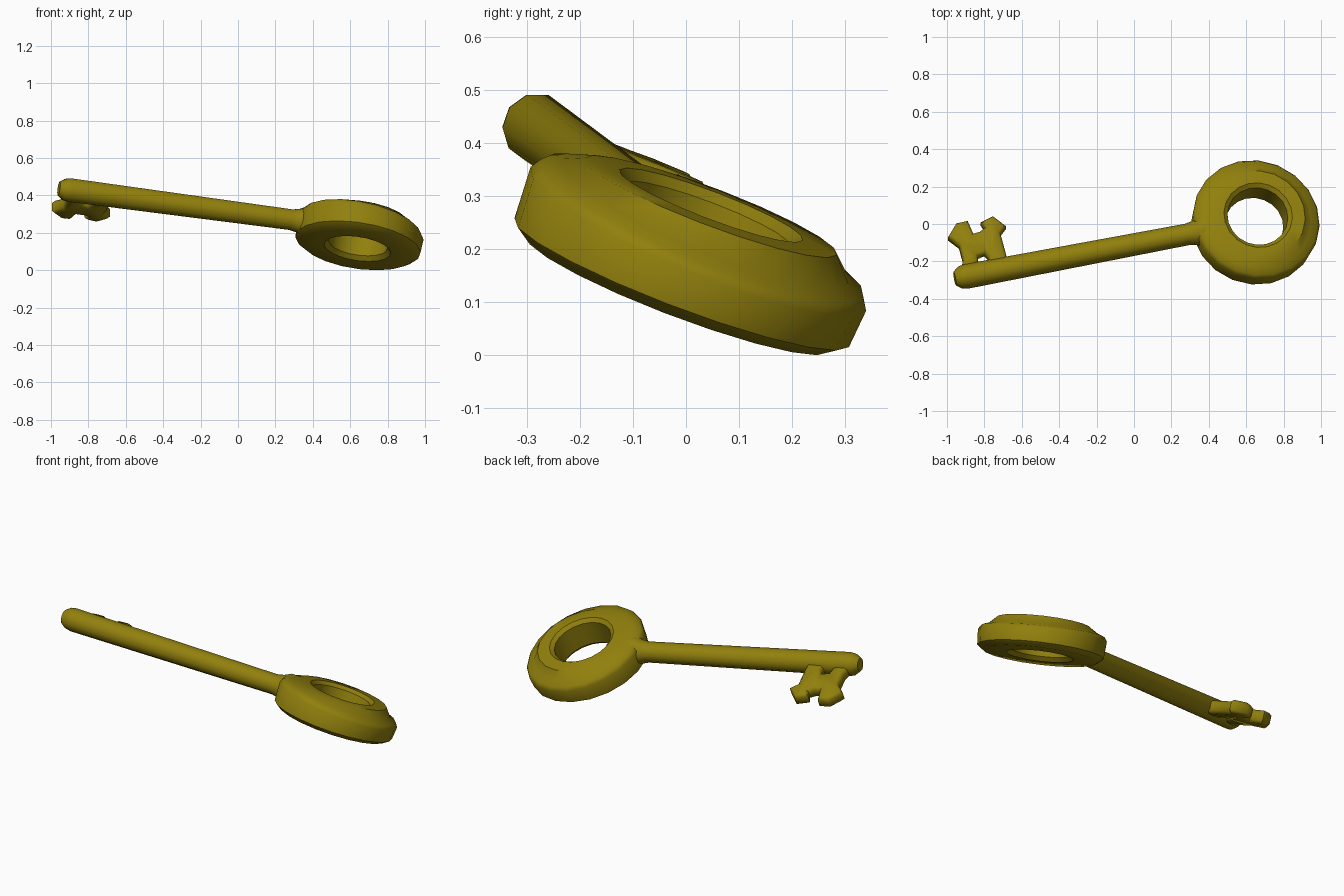
import bpy, bmesh, math
from mathutils import Vector, Matrix

if "Cube" in bpy.data.objects:
    bpy.data.objects.remove(bpy.data.objects["Cube"])

gold = bpy.data.materials.new("olive gold")
gold.diffuse_color = (0.285, 0.215, 0.004, 1)
gold.use_nodes = True
gold.node_tree.nodes["Principled BSDF"].inputs["Base Color"].default_value = gold.diffuse_color


def finish(bm, name, angle=40):
    bmesh.ops.recalc_face_normals(bm, faces=bm.faces)
    me = bpy.data.meshes.new(name)
    bm.to_mesh(me)
    bm.free()
    ob = bpy.data.objects.new(name, me)
    bpy.context.collection.objects.link(ob)
    me.materials.append(gold)
    bpy.ops.object.select_all(action='DESELECT')
    ob.select_set(True)
    bpy.context.view_layer.objects.active = ob
    bpy.ops.object.shade_smooth_by_angle(angle=math.radians(angle))
    return ob


def lathe(profile, seg, origin, axis, name, closed, lean=0.0):
    """Revolve (radius, height) pairs about an axis; lean lowers the upper rim on the +x +y side."""
    bm = bmesh.new()
    axis = Vector(axis).normalized()
    m = Matrix.Translation(origin) @ axis.to_track_quat('Z', 'Y').to_matrix().to_4x4()
    side = Vector((0.8, 0.6, 0))
    rings = []
    for r, h in profile:
        loop = []
        for i in range(seg):
            a = 2 * math.pi * i / seg
            p = m @ Vector((r * math.cos(a), r * math.sin(a), h))
            if lean and h > 0 and r > 0.28:
                p -= axis * lean * (p - Vector(origin)).dot(side) / r
            loop.append(bm.verts.new(p))
        rings.append(loop)
    pairs = list(zip(rings, rings[1:]))
    if closed:
        pairs.append((rings[-1], rings[0]))
    else:
        bm.faces.new(rings[0])
        bm.faces.new(rings[-1])
    for a, b in pairs:
        for i in range(seg):
            j = (i + 1) % seg
            bm.faces.new((a[i], a[j], b[j], b[i]))
    return finish(bm, name)


# bow: tilted ring with a raised, sloping inner tier
normal = Vector((0.15, 0.38, 1)).normalized()
ring = [(0.158, -0.06), (0.18, -0.083), (0.305, -0.083), (0.338, -0.06), (0.344, 0.03),
        (0.33, 0.052), (0.295, 0.066), (0.255, 0.095), (0.185, 0.098), (0.163, 0.08)]
lathe(ring, 20, (0.65, 0.013, 0.192), normal, "bow_ring", True, lean=0.022)

# shaft: thin rod with blunt end and a flare where it meets the bow
start, end = Vector((-0.958, -0.292, 0.436)), Vector((0.42, -0.03, 0.252))
L = (end - start).length
rod = [(0.038, 0), (0.060, 0.03), (0.066, 0.06), (0.058, L - 0.14),
       (0.066, L - 0.10), (0.085, L - 0.06), (0.085, L)]
lathe(rod, 10, start, end - start, "shaft", False)

# bit: two flared prongs, notched between, with a small gap against the shaft
outline = [(-0.93, -0.28), (-0.915, -0.20), (-0.935, -0.125), (-0.995, -0.08), (-0.95, -0.005),
           (-0.89, 0.008), (-0.86, -0.06), (-0.825, -0.05), (-0.80, -0.03), (-0.82, 0.0),
           (-0.755, 0.033), (-0.685, -0.02), (-0.715, -0.06), (-0.685, -0.17), (-0.67, -0.235),
           (-0.78, -0.255), (-0.78, -0.185), (-0.80, -0.165), (-0.835, -0.18), (-0.835, -0.265)]
bm = bmesh.new()
n = Vector((0.03, 0.40, 1)).normalized()
base = [Vector((x, y, 0.315 - 0.03 * (x + 0.85) - 0.40 * (y + 0.03))) for x, y in outline]
low = [bm.verts.new(p - n * 0.036) for p in base]
top = [bm.verts.new(p + n * 0.036) for p in base]
caps = [bm.faces.new(low), bm.faces.new(top)]
for i in range(len(base)):
    j = (i + 1) % len(base)
    bm.faces.new((low[i], low[j], top[j], top[i]))
rim = list({e for f in caps for e in f.edges})
bmesh.ops.recalc_face_normals(bm, faces=bm.faces)
bmesh.ops.bevel(bm, geom=rim, offset=0.014, segments=1, affect='EDGES')
finish(bm, "bit", 50)
